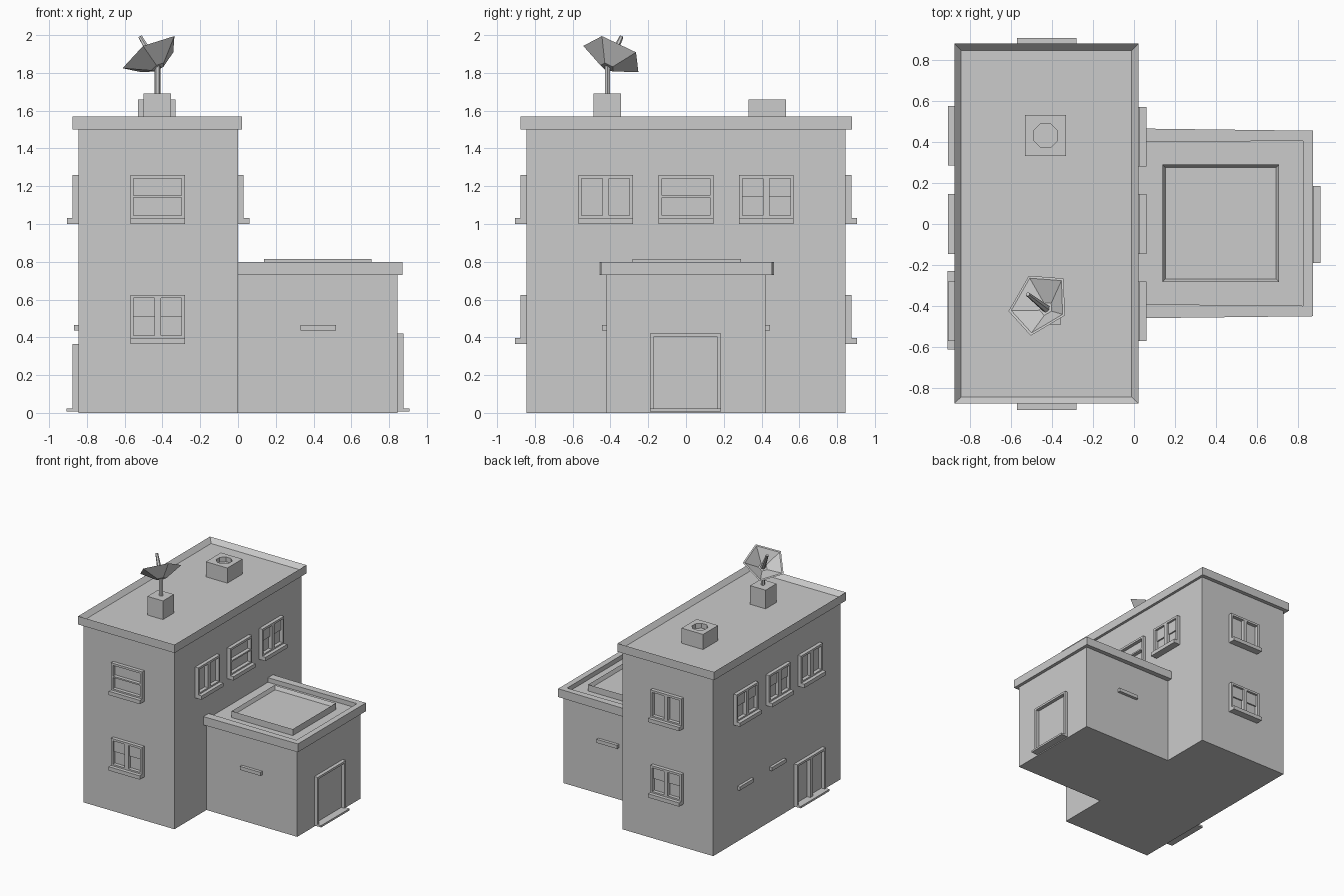
import bpy, bmesh
from math import cos, sin, pi, radians
from mathutils import Vector

if "Cube" in bpy.data.objects:
    bpy.data.objects.remove(bpy.data.objects["Cube"])


def finish(name, bm, loc=(0, 0, 0), rot=0):
    bmesh.ops.recalc_face_normals(bm, faces=bm.faces)
    me = bpy.data.meshes.new(name)
    bm.to_mesh(me)
    bm.free()
    ob = bpy.data.objects.new(name, me)
    bpy.context.collection.objects.link(ob)
    ob.location, ob.rotation_euler = loc, (0, 0, radians(rot))
    return ob


def add_prism(bm, pts, z0, z1):
    f = bm.faces.new([bm.verts.new((x, y, z0)) for x, y in pts])
    top = bmesh.ops.extrude_face_region(bm, geom=[f], use_keep_orig=True)["geom"]
    bmesh.ops.translate(bm, vec=(0, 0, z1 - z0),
                        verts=[g for g in top if isinstance(g, bmesh.types.BMVert)])
    return [g for g in top if isinstance(g, bmesh.types.BMFace)][0]


def add_box(bm, x0, x1, y0, y1, z0, z1):
    return add_prism(bm, [(x0, y0), (x1, y0), (x1, y1), (x0, y1)], z0, z1)


def box(name, *dims, rim=0, sink=0):
    """Box whose top may be sunk inside a rim."""
    bm = bmesh.new()
    top = add_box(bm, *dims)
    if rim:
        bmesh.ops.recalc_face_normals(bm, faces=bm.faces)
        bmesh.ops.inset_region(bm, faces=[top], thickness=rim)
        bmesh.ops.translate(bm, vec=(0, 0, -sink), verts=top.verts)
    return finish(name, bm)


def opening(name, loc, rot, width, height, style, sill, sill_z):
    """Frame, dividers and sill; the wall is local y = 0, outside is -y."""
    bm = bmesh.new()
    w, t, d = width / 2, 0.018, -0.03
    base = sill_z[1]
    for s in (-1, 1):
        a, b = sorted((s * w, s * (w - t)))
        add_box(bm, a, b, d, 0, base, height)
    i = w - t
    add_box(bm, -i, i, d, 0, height - t, height)
    if style != "door":
        if style != "double_door":
            add_box(bm, -i, i, d, 0, base, base + t * 0.7)
        mid = (base + height) / 2
        if style == "bar":
            add_box(bm, -i, i, d, 0, mid - 0.006, mid + 0.006)
        else:
            add_box(bm, -0.017, 0.017, d, 0, base, height - t)
        if style == "sash":      # upper half of each pane stands proud
            for a, b in ((-i, -0.017), (0.017, i)):
                add_box(bm, a, b, d * 0.4, 0, mid, height - t)
    add_box(bm, -w, w, -sill, 0, *sill_z)
    return finish(name, bm, loc, rot)


W = 0.845
# Tower and its roof with parapet
box("tower_walls", -W, 0, -W, W, 0, 1.5)
box("tower_roof", -0.875, 0.022, -0.875, 0.878, 1.5, 1.57, rim=0.047, sink=0.037)

# Side annex with a three-sided parapet and a skylight
box("annex_walls", 0, W, -0.42, 0.42, 0, 0.762)
bm = bmesh.new()
add_prism(bm, [(0, -0.459), (0.872, -0.449), (0.872, 0.454), (0, 0.465),
               (0, 0.398), (0.823, 0.405), (0.823, -0.398), (0, -0.39)], 0.73, 0.80)
finish("annex_parapet", bm)
box("skylight", 0.138, 0.707, -0.282, 0.29, 0.755, 0.816, rim=0.021, sink=0.03)

# Windows: wall position, rotation, floor level and style
windows = [(-0.425, -W, 0, 1.0, "bar"), (-0.425, -W, 0, 0.365, "sash"),
           (-0.425, W, 180, 1.0, "plain"), (-0.425, W, 180, 0.365, "sash"),
           (0, -0.425, 90, 1.0, "plain"), (0, 0, 90, 1.0, "bar"), (0, 0.425, 90, 1.0, "sash"),
           (-W, -0.425, 270, 1.0, "plain"), (-W, 0, 270, 1.0, "sash"), (-W, 0.43, 270, 1.0, "sash")]
for x, y, r, z, style in windows:
    opening("window", (x, y, z), r, 0.29, 0.26, style, 0.06, (0, 0.032))

# Doors
opening("annex_door", (W, -0.003, 0), 90, 0.375, 0.42, "door", 0.063, (0.008, 0.024))
opening("tower_door", (-W, -0.42, 0), 270, 0.38, 0.365, "double_door", 0.063, (0.008, 0.024))

# Small wall vents
for y0, y1 in ((-0.445, -0.42), (0.42, 0.445)):
    box("annex_wall_vent", 0.33, 0.52, y0, y1, 0.435, 0.465)
for y in (0.0, 0.43):
    box("tower_wall_vent", -0.868, -W, y - 0.095, y + 0.095, 0.435, 0.465)

# Roof vent with an eight-sided hole
vent = box("roof_vent", -0.53, -0.33, 0.33, 0.53, 1.52, 1.66)
bm = bmesh.new()
add_prism(bm, [(-0.43 + 0.063 * cos((k + .5) * pi / 4), 0.43 + 0.063 * sin((k + .5) * pi / 4))
               for k in range(8)], 1.62, 1.75)
cutter = finish("vent_cutter", bm)
cutter.hide_render = True
cutter.hide_viewport = True
cut = vent.modifiers.new("hole", "BOOLEAN")
cut.operation, cut.object, cut.solver = "DIFFERENCE", cutter, "EXACT"


def loft(name, n, u, rings, sides, cap_end=True):
    """Skin regular rings of (centre, radius) about axis n, first corner along u."""
    bm = bmesh.new()
    v = n.cross(u)
    loops = [[bm.verts.new(c + r * (u * cos(2 * pi * k / sides) + v * sin(2 * pi * k / sides)))
              for k in range(sides)] for c, r in rings]
    for a, b in zip(loops, loops[1:]):
        for k in range(sides):
            j = (k + 1) % sides
            bm.faces.new((a[k], a[j], b[j], b[k]))
    bm.faces.new(loops[0])
    if cap_end:
        bm.faces.new(loops[-1])
    return finish(name, bm)


# Satellite dish: base block, mast, five-sided bowl and feed rod
box("dish_base", -0.5, -0.355, -0.49, -0.345, 1.52, 1.69)
foot = Vector((-0.425, -0.415, 1.69))
loft("dish_mast", Vector((0, 0, 1)), Vector((1, 0, 0)),
     [(foot, 0.016), (foot + Vector((0, 0, 0.15)), 0.016)], 6)
n = Vector((-0.47, 0.367, 0.803)).normalized()
rim = Vector((-0.461, -0.386, 1.895))
u = Vector((0.126, -0.06, 0.1))
u = (u - n * u.dot(n)).normalized()
back = rim - n * 0.082
loft("dish_bowl", n, u, [(back, 0.04), (rim, 0.17), (rim, 0.155), (back + n * 0.012, 0.036)], 5)
loft("dish_feed", n, u, [(back + n * 0.01, 0.02), (rim + n * 0.12, 0.011)], 6)
